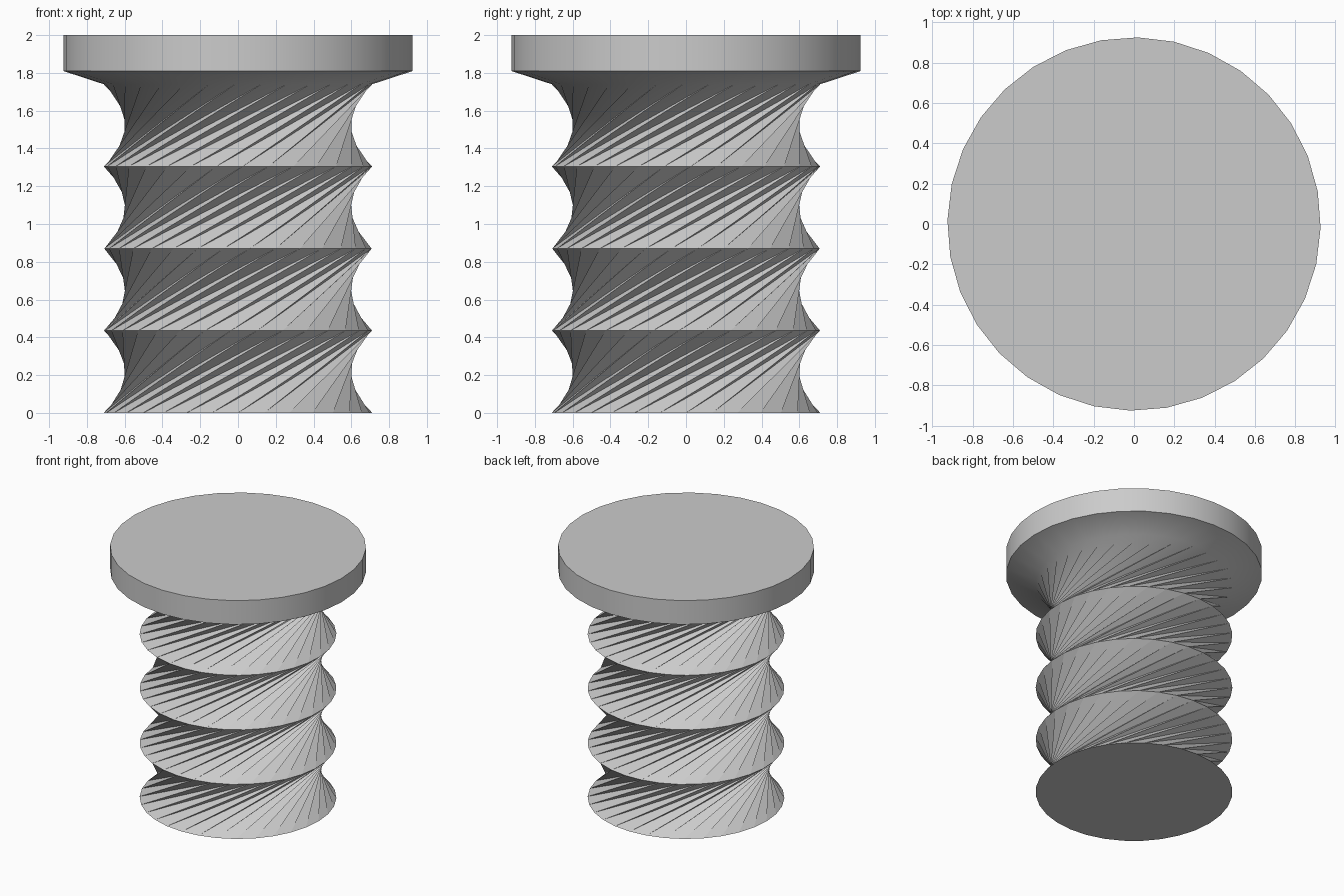
import bpy, bmesh
from math import cos, sin, pi, radians

if "Cube" in bpy.data.objects:
    bpy.data.objects.remove(bpy.data.objects["Cube"])

SIDES = 32
TWIST = radians(64.4)   # turn of each shaft section
STEP = 0.435            # height of each shaft section

# Ring profile: radius, height, rotation
rings = [(0.711, STEP * i, TWIST * i) for i in range(5)]
rings += [(0.925, 1.81, TWIST * 4), (0.925, 2.0, TWIST * 4)]

bm = bmesh.new()
loops = []
for r, z, turn in rings:
    loops.append([bm.verts.new((r * cos(turn + 2 * pi * k / SIDES),
                                r * sin(turn + 2 * pi * k / SIDES), z))
                  for k in range(SIDES)])

# Twisted shaft sections are triangulated, the flared head uses quads
for n, (low, high) in enumerate(zip(loops, loops[1:])):
    for k in range(SIDES):
        j = (k + 1) % SIDES
        if n < 4:
            bm.faces.new((low[k], high[j], high[k]))
            bm.faces.new((low[k], low[j], high[j]))
        else:
            bm.faces.new((low[k], low[j], high[j], high[k]))

# Flat end caps
bm.faces.new(loops[0][::-1])
bm.faces.new(loops[-1])
bm.normal_update()

mesh = bpy.data.meshes.new("twisted_post")
bm.to_mesh(mesh)
bm.free()
post = bpy.data.objects.new("twisted_post", mesh)
bpy.context.collection.objects.link(post)

# Smooth walls with crisp ring edges
bpy.context.view_layer.objects.active = post
post.select_set(True)
bpy.ops.object.shade_smooth_by_angle(angle=radians(35))
